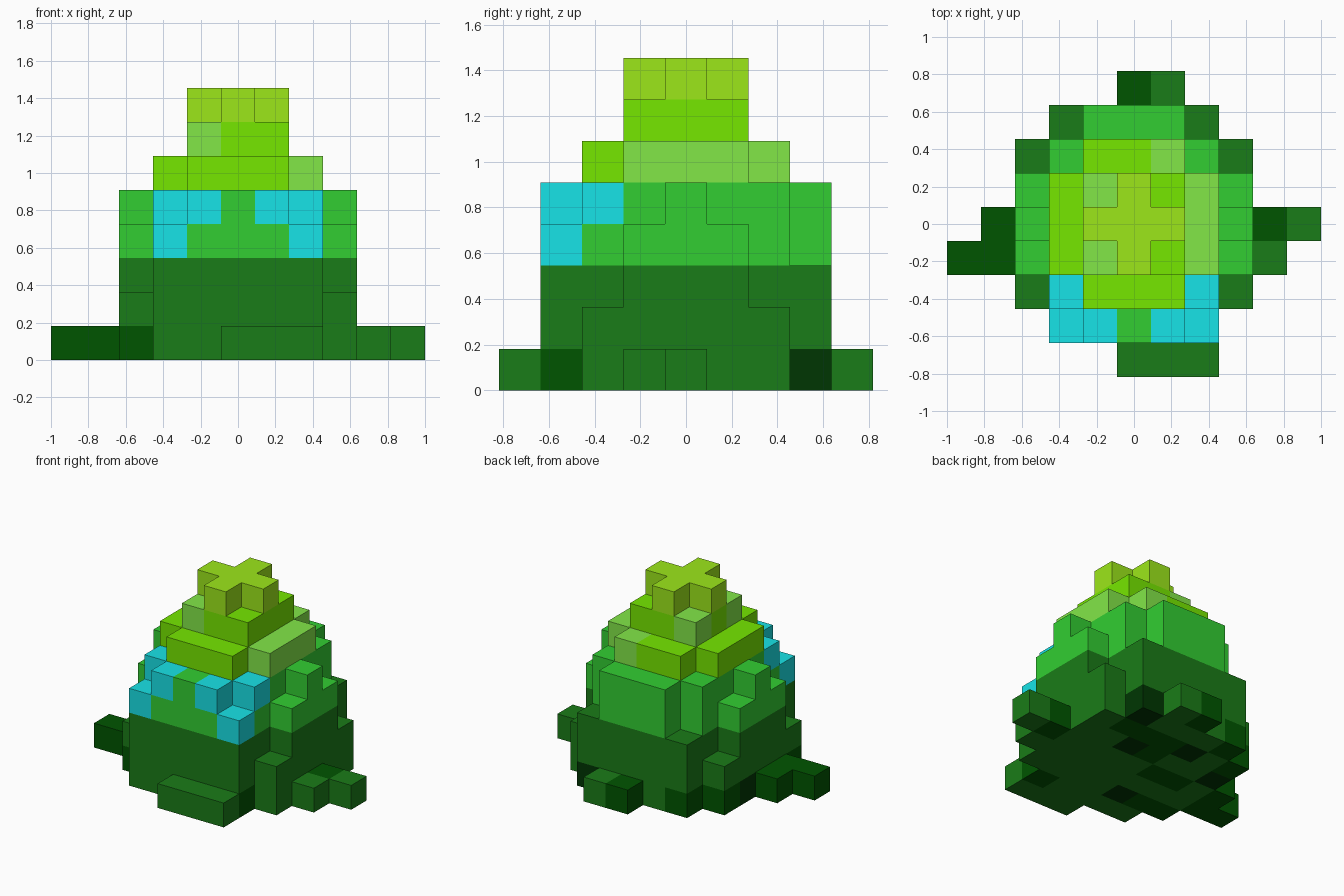
import bpy, bmesh, random
from mathutils import Vector

old = bpy.data.objects.get("Cube")
if old:
    bpy.data.objects.remove(old, do_unlink=True)

CELL = 2 / 11
PALETTE = {
    "forest green": (26, 124, 24), "deep green": (0, 85, 0), "blackish green": (0, 54, 2),
    "leaf green": (50, 206, 50), "lime": (118, 232, 0), "soft green": (131, 232, 72),
    "yellow green": (157, 232, 26), "cyan": (24, 232, 236),
}


def linear(v):
    v /= 255
    return v / 12.92 if v <= 0.04045 else ((v + 0.055) / 1.055) ** 2.4


mats = {}
for name, rgb in PALETTE.items():
    m = bpy.data.materials.new(name)
    col = (*[linear(c) for c in rgb], 1)
    m.use_nodes = True
    m.diffuse_color = col
    bsdf = m.node_tree.nodes["Principled BSDF"]
    bsdf.inputs["Base Color"].default_value = col
    bsdf.inputs["Roughness"].default_value = 0.9
    mats[name] = m

cells = {}  # grid position -> (part, colour)


def fill(part, colour, xs, ys, zs):
    """Fill an inclusive block of grid cells; later fills replace earlier ones."""
    for x in range(xs[0], xs[1] + 1):
        for y in range(ys[0], ys[1] + 1):
            for z in range(zs[0], zs[1] + 1):
                cells[x, y, z] = (part, colour)


def dot(part, colour, *spots):
    for s in spots:
        cells[s] = (part, colour)


# Lower body: rounded block with stepped sides
fill("lower_body", "forest green", (-2, 2), (-3, 3), (0, 2))
fill("lower_body", "forest green", (-3, 3), (-2, 2), (0, 1))
fill("lower_body", "forest green", (-3, 3), (-1, 1), (2, 2))

# Mottled underside and darker rim cells
random.seed(7)
tones = ["forest green"] * 4 + ["deep green"] * 4 + ["blackish green"]
for x in range(-2, 3):
    for y in range(-2, 3):
        dot("lower_body", random.choice(tones), (x, y, 0))
dot("lower_body", "deep green", (-3, -2, 0), (2, -3, 0), (-2, 3, 0), (-3, 2, 0))
dot("lower_body", "blackish green", (2, 3, 0), (-3, 1, 0))

# Ground tufts on each side
fill("front_tuft", "forest green", (0, 2), (-4, -4), (0, 0))
dot("back_tuft", "deep green", (0, 4, 0))
dot("back_tuft", "forest green", (1, 4, 0))
dot("right_tuft", "deep green", (-4, 0, 0), (-4, -1, 0), (-5, -1, 0))
dot("left_tuft", "deep green", (4, 0, 0))
dot("left_tuft", "forest green", (5, 0, 0), (4, -1, 0))

# Upper body
fill("upper_body", "leaf green", (-2, 2), (-3, 2), (3, 3))
fill("upper_body", "leaf green", (-3, 3), (-1, 1), (3, 3))
fill("upper_body", "leaf green", (-2, 2), (-2, 2), (4, 4))
fill("upper_body", "leaf green", (-3, 3), (0, 0), (4, 4))
fill("upper_body", "leaf green", (-1, 1), (-3, 3), (4, 4))
fill("upper_body", "leaf green", (-1, 1), (3, 3), (3, 3))

# Eyes: mirrored cyan cells
for side, part in ((1, "left_eye"), (-1, "right_eye")):
    dot(part, "cyan", (side, -3, 4), (2 * side, -2, 4), (2 * side, -3, 3))

# Wide cap tier with a soft green left edge
fill("wide_tier", "lime", (-2, 2), (-1, 1), (5, 5))
fill("wide_tier", "lime", (-1, 1), (-2, 2), (5, 5))
fill("wide_tier", "soft green", (2, 2), (-1, 1), (5, 5))
dot("wide_tier", "soft green", (1, 2, 5))

# Narrow cap tier
fill("narrow_tier", "lime", (-1, 1), (-1, 1), (6, 6))
dot("narrow_tier", "soft green", (-1, -1, 6), (-1, 1, 6))

# Cross-shaped crown
fill("crown", "yellow green", (-1, 1), (0, 0), (7, 7))
fill("crown", "yellow green", (0, 0), (-1, 1), (7, 7))


def build(part):
    """Make one mesh from the exposed cell faces of a part."""
    bm = bmesh.new()
    slots = []
    for pos, (owner, colour) in cells.items():
        if owner != part:
            continue
        if colour not in slots:
            slots.append(colour)
        centre = Vector((pos[0], pos[1], pos[2] + 0.5))
        for axis in range(3):
            for sign in (-1, 1):
                n = Vector((0, 0, 0))
                n[axis] = sign
                if tuple(int(p + d) for p, d in zip(pos, n)) in cells:
                    continue
                u = Vector((0, 0, 0))
                u[(axis + 1) % 3] = 0.5
                v = n.cross(u)
                mid = centre + n / 2
                corners = (mid - u - v, mid + u - v, mid + u + v, mid - u + v)
                face = bm.faces.new([bm.verts.new(c * CELL) for c in corners])
                face.material_index = slots.index(colour)
    bmesh.ops.remove_doubles(bm, verts=bm.verts[:], dist=0.001)
    mesh = bpy.data.meshes.new(part)
    bm.to_mesh(mesh)
    bm.free()
    for colour in slots:
        mesh.materials.append(mats[colour])
    bpy.context.collection.objects.link(bpy.data.objects.new(part, mesh))


for part in dict.fromkeys(owner for owner, _ in cells.values()):
    build(part)
